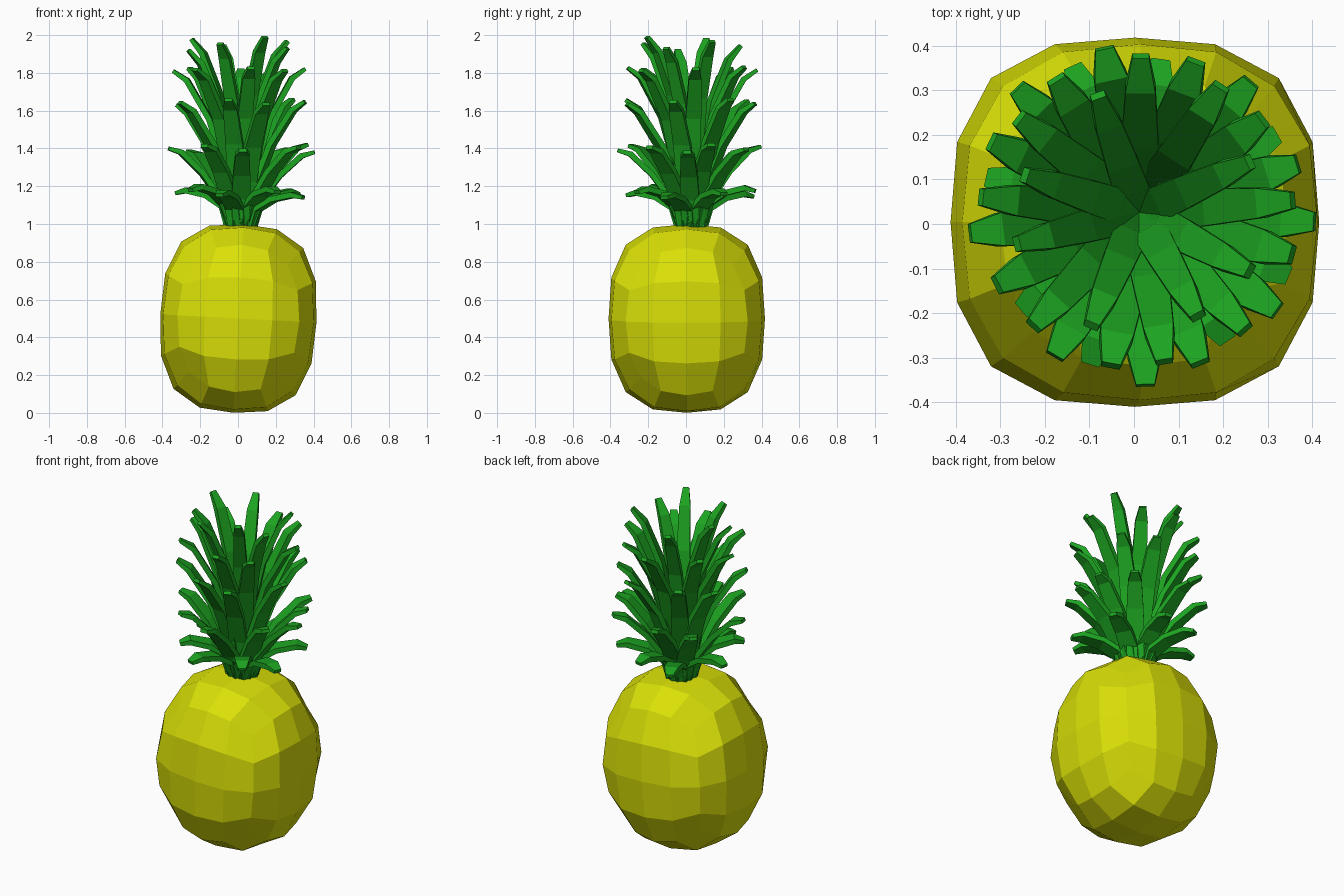
import bpy, bmesh, math
from mathutils import Vector, Matrix

if "Cube" in bpy.data.objects:
    bpy.data.objects.remove(bpy.data.objects["Cube"])


def material(name, color):
    m = bpy.data.materials.new(name)
    m.diffuse_color = color
    m.use_nodes = True
    m.node_tree.nodes["Principled BSDF"].inputs["Base Color"].default_value = m.diffuse_color
    return m


yellow = material("yellow_skin", (0.70, 0.75, 0.002, 1))
green = material("green_leaf", (0.012, 0.37, 0.015, 1))


def add_object(name, bm, mat):
    bmesh.ops.recalc_face_normals(bm, faces=bm.faces)
    me = bpy.data.meshes.new(name)
    bm.to_mesh(me)
    bm.free()
    me.materials.append(mat)
    ob = bpy.data.objects.new(name, me)
    bpy.context.collection.objects.link(ob)
    return ob


# Fruit body: gridded cube rounded to a slightly squarish ellipsoid, tilted a little
bm = bmesh.new()
bmesh.ops.create_cube(bm, size=2)
bmesh.ops.subdivide_edges(bm, edges=bm.edges[:], cuts=3, use_grid_fill=True)
tilt = Matrix.Rotation(math.radians(3), 3, 'Y')
for v in bm.verts:
    c = Vector([math.copysign(abs(k) ** 1.15, k) for k in v.co])
    p = 2.8 - 0.7 * abs(c.x * c.y * c.z)
    n = c / sum(abs(k) ** p for k in c) ** (1 / p)
    v.co = tilt @ Vector((n.x * 0.414, n.y * 0.414, n.z * 0.5)) + Vector((0.002, 0.004, 0.5))
add_object("fruit_body", bm, yellow)

crown_centre = Vector((0.012, 0.026, 0))


def leaf(bm, path, angle, width, thick=0.03, dz=0.0, reach=1.0):
    """Box-section blade following a radial (r, z) path, blunt at the tip."""
    out = Vector((math.cos(angle), math.sin(angle), 0))
    side = Vector((-out.y, out.x, 0))
    up = Vector((0, 0, 1))
    z0 = path[0][1]
    zt = path[-1][1] - z0
    pts = [(r * reach, z + dz * (z - z0) / zt) for r, z in path]
    last = len(pts) - 1
    scale = [0.9, 1.0, 0.92, 0.75, 0.42]
    rings = []
    for i, (r, z) in enumerate(pts):
        a, b = pts[max(i - 1, 0)], pts[min(i + 1, last)]
        t = Vector((b[0] - a[0], b[1] - a[1])).normalized()
        normal = up * t.x - out * t.y
        centre = crown_centre + out * r + up * z
        w = width * scale[i] / 2
        h = thick * (0.65 if i == last else 1) / 2
        rings.append([bm.verts.new(centre + side * w * s + normal * h * q)
                      for s, q in ((-1, -1), (1, -1), (1, 1), (-1, 1))])
    for a, b in zip(rings, rings[1:]):
        for k in range(4):
            j = (k + 1) % 4
            bm.faces.new((a[k], a[j], b[j], b[k]))
    bm.faces.new(rings[0][::-1])
    bm.faces.new(rings[-1])


# Crown: leaves spiral up by the golden angle, tier by tier
# (name, first leaf, last leaf, width, height spread, (r, z) path)
tiers = [
    ("crown_tier_1", -8, 0, 0.10, 0.02, [(0.06, 0.98), (0.09, 1.09), (0.18, 1.15), (0.29, 1.175), (0.345, 1.16)]),
    ("crown_tier_2", 0, 9, 0.10, 0.02, [(0.055, 0.98), (0.11, 1.14), (0.20, 1.27), (0.31, 1.38), (0.375, 1.40)]),
    ("crown_tier_3", 9, 17, 0.10, 0.015, [(0.045, 0.98), (0.095, 1.23), (0.17, 1.42), (0.285, 1.60), (0.35, 1.645)]),
    ("crown_tier_4", 17, 25, 0.09, 0.01, [(0.03, 0.98), (0.08, 1.30), (0.155, 1.56), (0.27, 1.77), (0.34, 1.82)]),
    ("crown_tier_5", 25, 32, 0.08, 0.035, [(0.01, 0.98), (0.055, 1.38), (0.115, 1.66), (0.205, 1.88), (0.27, 1.955)]),
]
for name, first, end, width, spread, path in tiers:
    bm = bmesh.new()
    for k in range(first, end):
        f = 2 * (k - first) / (end - first - 1) - 1
        leaf(bm, path, math.radians(137.5 * k - 3), width, dz=spread * f, reach=1.02 - 0.03 * f)
    add_object(name, bm, green)
